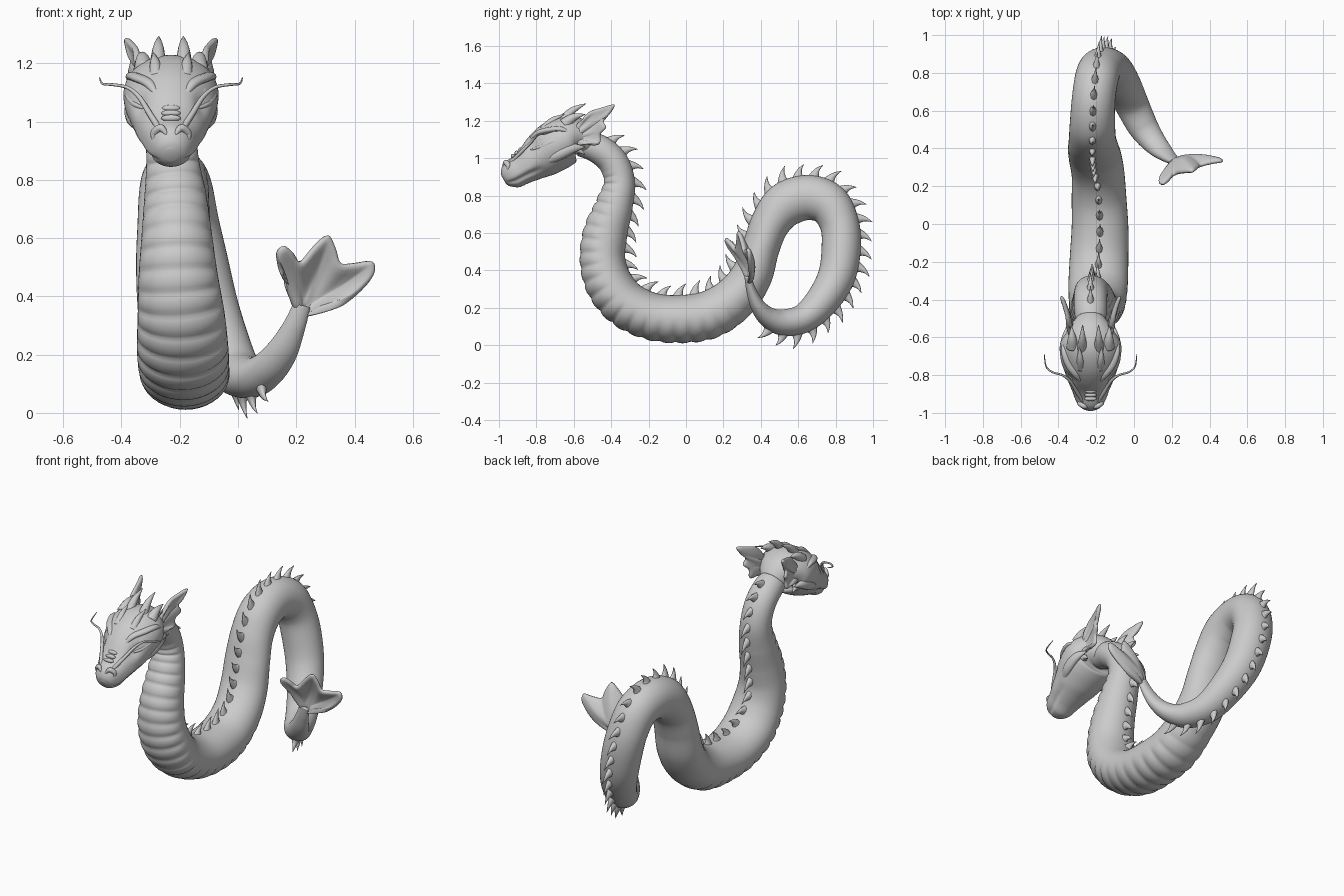
import bpy, bmesh, math
from mathutils import Vector

X, Z = Vector((1, 0, 0)), Vector((0, 0, 1))
HX = -0.23  # head centre line


def spline(pts, k):
    """Catmull-Rom through points of any dimension."""
    out, n = [], len(pts)
    for i in range(n - 1):
        a, b, c, d = pts[max(i - 1, 0)], pts[i], pts[i + 1], pts[min(i + 2, n - 1)]
        for j in range(k):
            t = j / k
            out.append([0.5 * (2 * q + (r - p) * t + (2 * p - 5 * q + 4 * r - s) * t * t
                               + (3 * q - p - 3 * r + s) * t ** 3) for p, q, r, s in zip(a, b, c, d)])
    return out + [list(pts[-1])]


def frames(path, ref=X):
    res = []
    for i, p in enumerate(path):
        t = (Vector(path[min(i + 1, len(path) - 1)][:3]) - Vector(path[max(i - 1, 0)][:3])).normalized()
        d = ref.cross(t).normalized()
        res.append((Vector(p[:3]), t, d, t.cross(d) * -1))
    return res


def loft(bm, pts, k=6, seg=12, mod=None, ref=X):
    """Skin elliptical rings along (x, y, z, half width, half height) points."""
    path = spline(pts, k)
    rings, n = [], len(path)
    for i, (p, t, d, s) in enumerate(frames(path, ref)):
        w, h = max(path[i][3], .0015), max(path[i][4], .0015)
        ring = []
        for j in range(seg):
            a = 2 * math.pi * j / seg
            m = mod(a, i / (n - 1)) if mod else 1
            ring.append(bm.verts.new(p + s * (w * m * math.sin(a)) + d * (h * m * math.cos(a))))
        rings.append(ring)
    for r, q in zip(rings, rings[1:]):
        for j in range(seg):
            bm.faces.new((r[j], r[j - 1], q[j - 1], q[j]))
    bm.faces.new(rings[0])
    bm.faces.new(rings[-1][::-1])


def ball(bm, c, r):
    vs = bmesh.ops.create_uvsphere(bm, u_segments=16, v_segments=10, radius=1)['verts']
    for v in vs:
        v.co = Vector((v.co.x * r[0], v.co.y * r[1], v.co.z * r[2])) + Vector(c)


def fan(bm, base, outline, bulge, k=5, rows=7, ribs=0.0):
    """Webbed fin: sheet from a base point out to a lobed outline."""
    edge, b, prev = spline(outline, k), Vector(base), None
    for i, e in enumerate(edge):
        u = i / (len(edge) - 1)
        wave = ribs * math.cos(u * math.pi * 8)
        row = []
        for j in range(rows):
            f = 0.08 + 0.92 * j / (rows - 1)
            off = Vector(bulge) * (math.sin(math.pi * f) * math.sin(math.pi * u) + wave * f)
            row.append(bm.verts.new(b.lerp(Vector(e), f) + off))
        if prev:
            for j in range(rows - 1):
                bm.faces.new((prev[j], prev[j + 1], row[j + 1], row[j]))
        prev = row


def finish(name, bm, thick=0):
    bmesh.ops.recalc_face_normals(bm, faces=bm.faces)
    me = bpy.data.meshes.new(name)
    bm.to_mesh(me)
    bm.free()
    for p in me.polygons:
        p.use_smooth = True
    ob = bpy.data.objects.new(name, me)
    bpy.context.collection.objects.link(ob)
    if thick:
        m = ob.modifiers.new("thickness", 'SOLIDIFY')
        m.thickness, m.offset = thick, 0
        ob.modifiers.new("smooth", 'SUBSURF').levels = 1
    return ob


# Serpent body with ribbed belly
BODY = [(-.23, -.56, 1.08, .07, .07), (-.23, -.47, 1.05, .085, .078), (-.23, -.39, .98, .088, .08),
        (-.225, -.355, .87, .09, .082), (-.215, -.385, .74, .107, .1), (-.21, -.43, .6, .122, .117),
        (-.205, -.445, .46, .137, .12), (-.195, -.41, .33, .15, .125), (-.19, -.32, .22, .157, .125),
        (-.185, -.18, .155, .155, .125), (-.18, -.02, .142, .15, .127), (-.185, .13, .167, .145, .127),
        (-.19, .26, .25, .14, .12), (-.205, .35, .37, .14, .11), (-.215, .4, .52, .135, .1),
        (-.22, .45, .65, .125, .105), (-.22, .53, .75, .12, .12), (-.215, .65, .79, .115, .12),
        (-.2, .76, .755, .115, .115), (-.18, .82, .65, .115, .105), (-.15, .83, .52, .115, .105),
        (-.11, .805, .37, .11, .1), (-.06, .73, .24, .1, .09), (-.01, .63, .145, .09, .078),
        (.045, .52, .122, .08, .07), (.1, .44, .15, .067, .055), (.15, .385, .21, .055, .04),
        (.19, .35, .29, .04, .027), (.22, .33, .37, .03, .018)]


def belly(a, t):
    u = t * (len(BODY) - 1)
    wt = min(1, max(0, (-math.cos(a) - 0.05) * 2.2))
    fade = max(0, min(1, (u - 2.2) * 1.5, (12.2 - u) * .7))
    return 1 + wt * fade * (0.085 * abs(math.sin(math.pi * u * 2.25)) ** 0.6 - 0.05)


bm = bmesh.new()
loft(bm, BODY, k=16, seg=40, mod=belly)
finish("body", bm)

# Row of back spines, evenly spaced along the back, leaning toward the tail
bm = bmesh.new()
path = spline(BODY, 16)
fr, gap, count = frames(path), 0.0, 0
back = [f[0] + f[2] * q[4] for f, q in zip(fr, path)]
for i in range(1, len(path) - 48):
    gap += (back[i] - back[i - 1]).length
    if i > 20 and gap > 0.084:
        gap, count = 0, count + 1
        p, t, d, s = fr[i]
        b, k = back[i] - d * .014, 0.85 + 0.15 * (count % 3) / 2
        loft(bm, [(*b, .022, .034), (*(b + d * .028 * k + t * .006), .014, .021),
                  (*(b + d * .056 * k + t * .02), .007, .01), (*(b + d * .08 * k + t * .042), .001, .001)], k=3, seg=8)
finish("back_spines", bm)

# Tail fin with three lobes
bm = bmesh.new()
fan(bm, (.215, .335, .34),
    [(.2, .345, .36), (.17, .29, .44), (.132, .22, .54), (.155, .21, .575), (.185, .23, .555), (.215, .26, .52),
     (.265, .27, .575), (.31, .275, .612), (.335, .29, .57), (.355, .305, .515), (.41, .32, .515), (.465, .33, .52),
     (.465, .335, .47), (.39, .34, .395), (.3, .335, .36), (.235, .33, .345)], (0, .035, -.01))
finish("tail_fin", bm, .026)

# Head, nose to nape, with a mouth groove
HEAD = [(HX, -.975, .885, .022, .025), (HX, -.963, .892, .052, .05), (HX, -.93, .912, .078, .077),
        (HX, -.88, .94, .097, .083), (HX, -.83, .972, .118, .098), (HX, -.77, 1.015, .14, .122),
        (HX, -.70, 1.065, .16, .135), (HX, -.63, 1.105, .16, .128), (HX, -.57, 1.11, .125, .1),
        (HX, -.50, 1.075, .075, .068)]


def mouth(a, t):
    th = abs(a if a < math.pi else a - 2 * math.pi)
    lip = math.exp(-((th - 2.1) / .13) ** 2) - .35 * math.exp(-((th - 1.75) / .2) ** 2)
    socket = math.exp(-((th - .95) / .25) ** 2 - ((t - .53) / .06) ** 2)
    return 1 - .13 * lip * max(0, min(1, t * 9 - .6, (.52 - t) * 8)) - .12 * socket


bm = bmesh.new()
loft(bm, HEAD, k=8, seg=56, mod=mouth)
finish("head", bm)

# Face details: bridge plates, nostril rims, eyes, brows, jaw ridges, crown horns
bm = bmesh.new()
for i in range(7):
    f = i / 6
    ball(bm, (HX, -.925 + .12 * f, 1.012 + .1 * f), (.034 - .008 * f, .012, .012))
for s in (-1, 1):
    def side(*pts):
        return [(HX + s * p[0], *p[1:]) for p in pts]
    loft(bm, side((.015, -.975, .955, .006, .006), (.035, -.965, .978, .013, .013),
                  (.058, -.95, .96, .013, .013), (.058, -.955, .935, .005, .005)), ref=Vector((0, 1, 0)))
    ball(bm, (HX + s * .1, -.755, 1.1), (.03, .036, .026))
    loft(bm, side((.045, -.84, 1.085, .008, .008), (.075, -.8, 1.13, .018, .014), (.115, -.74, 1.15, .022, .015),
                  (.138, -.67, 1.155, .018, .014), (.14, -.61, 1.13, .004, .004)))
    loft(bm, side((.09, -.83, 1.045, .004, .004), (.125, -.78, 1.06, .01, .01),
                  (.147, -.71, 1.09, .012, .012), (.145, -.65, 1.11, .004, .004)))
    loft(bm, side((.1, -.77, .965, .006, .006), (.128, -.7, 1.01, .025, .03),
                  (.136, -.62, 1.05, .022, .03), (.125, -.54, 1.06, .002, .002)))
    # start point, tip, base radius of each horn
    for x, y, z, tx, ty, tz, r in ((.045, -.66, 1.2, .042, -.535, 1.292, .028),
                                   (.095, -.65, 1.18, .1, -.54, 1.235, .034),
                                   (.05, -.76, 1.15, .06, -.65, 1.235, .026),
                                   (.11, -.58, 1.04, .115, -.54, 1.02, .022)):
        loft(bm, side((x, y, z, r, r), ((x + tx) / 2, (y + ty) / 2 - .008, (z + tz) / 2 + .01, r * .65, r * .65),
                      (tx, ty, tz, .002, .002)))
    for i in range(5):
        ball(bm, (HX + s * (.03 + .006 * i), -.87 + .03 * i, 1.055 + .03 * i), (.008, .008, .008))
finish("face_details", bm)

# Whiskers
bm = bmesh.new()
for s in (-1, 1):
    loft(bm, [(HX + s * x, y, z, r, r) for x, y, z, r in
              ((.04, -.94, .975, .011), (.075, -.885, 1.03, .01), (.11, -.83, 1.085, .008), (.15, -.8, 1.117, .006),
               (.2, -.785, 1.127, .005), (.235, -.755, 1.13, .004), (.245, -.69, 1.15, .002))], seg=8, ref=Z)
finish("whiskers", bm)

# Ear fins
bm = bmesh.new()
for s in (-1, 1):
    rim = [(.1, -.59, 1.14), (.11, -.56, 1.2), (.125, -.51, 1.25), (.14, -.45, 1.272), (.152, -.38, 1.288),
           (.15, -.41, 1.235), (.14, -.44, 1.2), (.138, -.425, 1.165), (.13, -.455, 1.13), (.125, -.46, 1.08),
           (.12, -.51, 1.075), (.115, -.57, 1.07)]
    fan(bm, (HX + s * .115, -.62, 1.1), [(HX + s * x, y, z) for x, y, z in rim], (-s * .025, 0, 0), ribs=.22)
finish("ear_fins", bm, .022)
